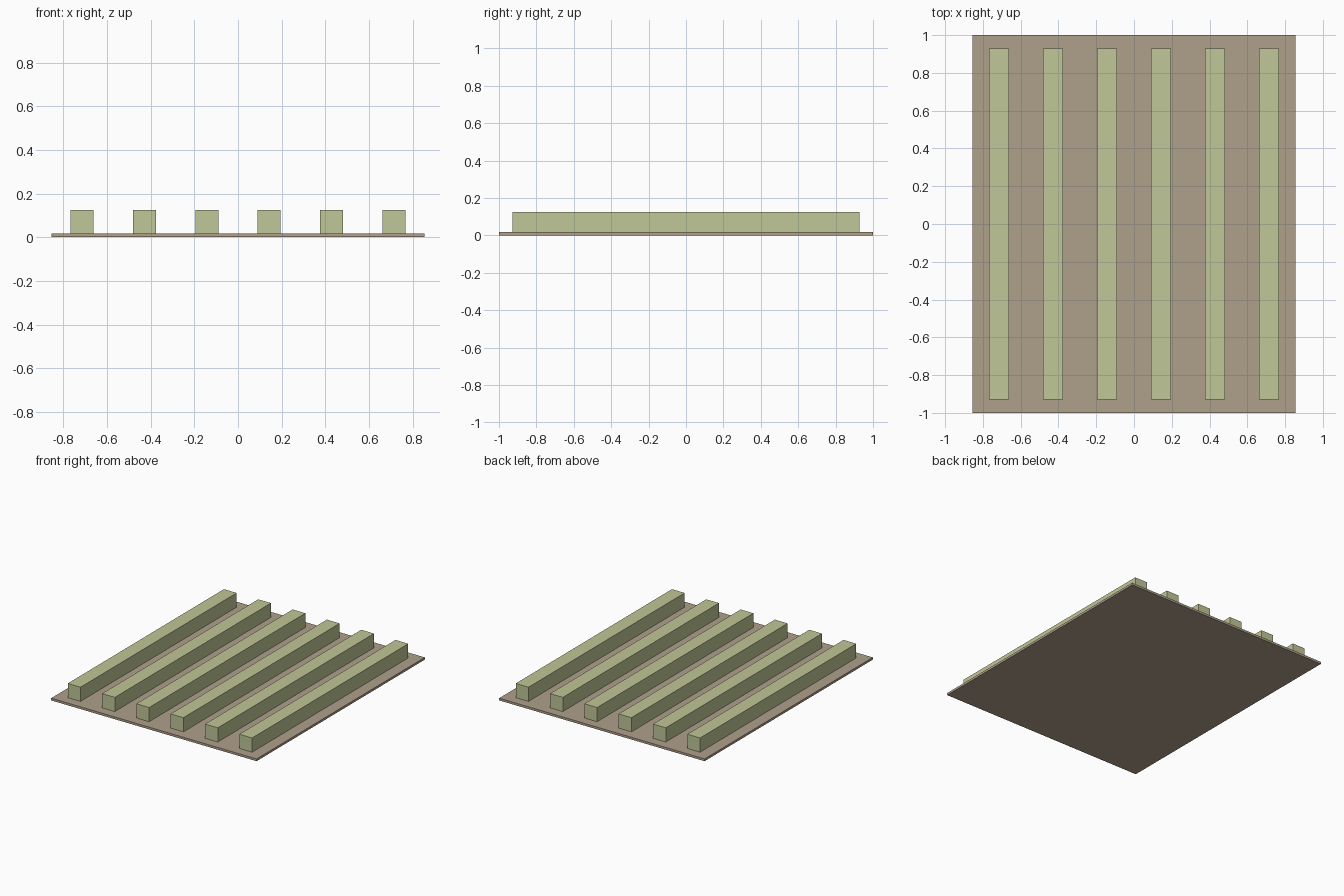
import bpy

if "Cube" in bpy.data.objects:
    bpy.data.objects.remove(bpy.data.objects["Cube"])


def material(name, color):
    mat = bpy.data.materials.new(name)
    mat.diffuse_color = color
    mat.use_nodes = True
    mat.node_tree.nodes["Principled BSDF"].inputs["Base Color"].default_value = mat.diffuse_color
    return mat


def box(name, size, center, mat):
    bpy.ops.mesh.primitive_cube_add(size=1, location=center)
    obj = bpy.context.object
    obj.name = name
    obj.scale = size
    bpy.ops.object.transform_apply(location=False, rotation=False, scale=True)
    obj.data.materials.append(mat)
    return obj


brown = material("soil_brown", (0.43, 0.35, 0.26, 1))
green = material("row_green", (0.53, 0.57, 0.31, 1))

BASE_H = 0.017
ROW_W, ROW_L, ROW_H = 0.106, 1.857, 0.107
SPACING = 0.2857
COUNT = 6

# Thin base slab
box("base_slab", (1.71, 2.0, BASE_H), (0, 0, BASE_H / 2), brown)

# Evenly spaced long rows resting on the slab
for i in range(COUNT):
    x = (i - (COUNT - 1) / 2) * SPACING
    box(f"row_{i + 1}", (ROW_W, ROW_L, ROW_H), (x, 0, BASE_H + ROW_H / 2), green)
